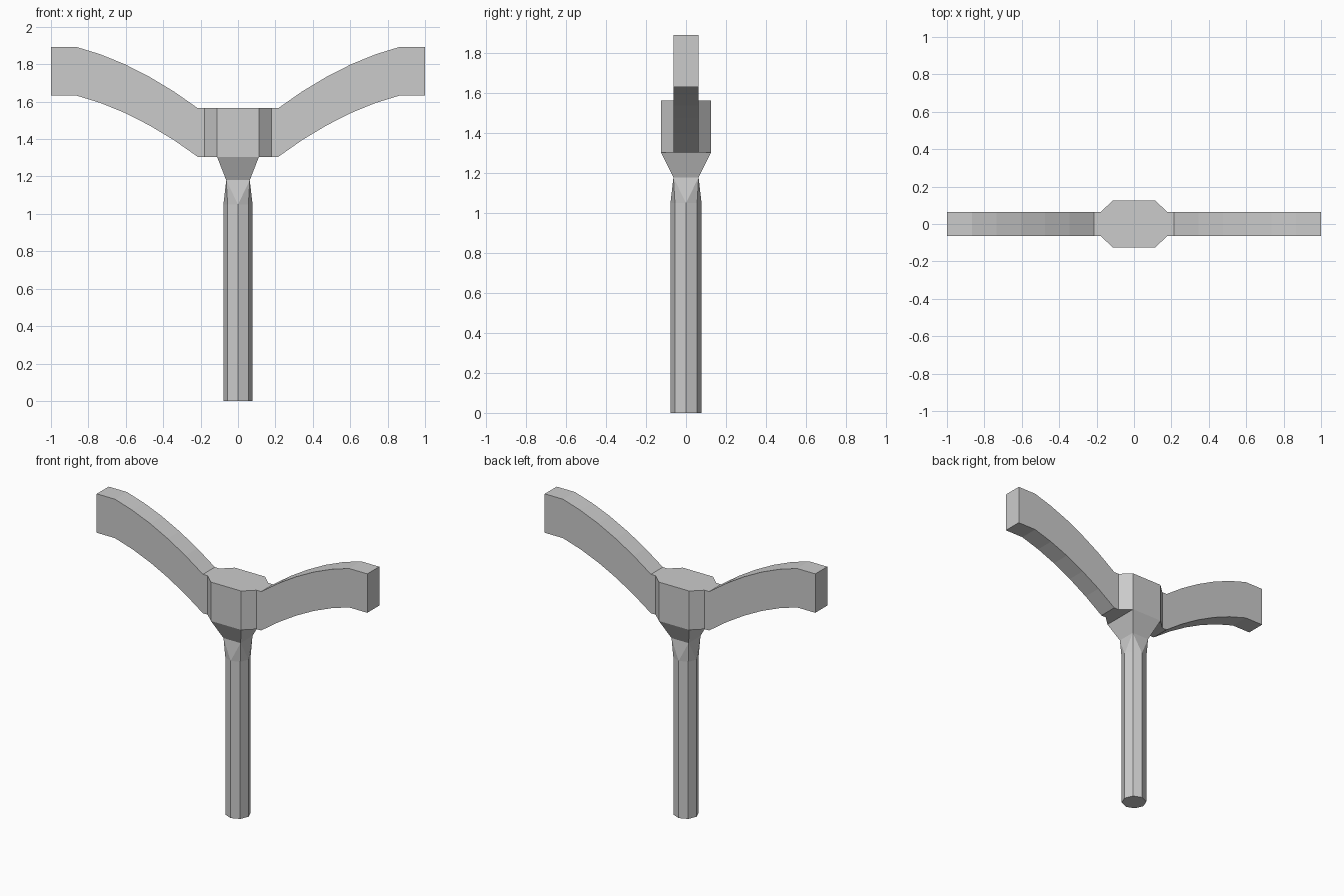
import bpy
from math import cos, sin, pi

if "Cube" in bpy.data.objects:
    bpy.data.objects.remove(bpy.data.objects["Cube"])


def make(name, verts, faces):
    me = bpy.data.meshes.new(name)
    me.from_pydata(verts, [], faces)
    ob = bpy.data.objects.new(name, me)
    bpy.context.collection.objects.link(ob)
    return ob


def prism(name, bottom, top):
    """Solid between two matching closed loops."""
    n = len(bottom)
    sides = [(i, (i + 1) % n, (i + 1) % n + n, i + n) for i in range(n)]
    return make(name, bottom + top,
                sides + [tuple(reversed(range(n))), tuple(range(n, 2 * n))])


def rect(x, y, z):
    return [(x, y, z), (-x, y, z), (-x, -y, z), (x, -y, z)]


def octagon(r, z):
    return [(r * cos(i * pi / 4), r * sin(i * pi / 4), z) for i in range(8)]


W = 0.063             # half thickness of arms and neck
Z0, Z1 = 1.305, 1.565  # hub bottom and top

# Octagonal pole
prism("pole", octagon(0.078, 0), octagon(0.078, 1.05))

# Transition from the octagon to the square neck
verts = octagon(0.078, 1.05) + rect(W, W, 1.18)[:1] + rect(W, W, 1.18)[1:]
faces = [(11, 10, 9, 8)[::-1]]
for k in range(4):
    axis, diag, nxt = 2 * k, 2 * k + 1, (2 * k + 2) % 8
    corner, prev = 8 + k, 8 + (k - 1) % 4
    faces += [(axis, diag, corner), (diag, nxt, corner), (axis, corner, prev)]
make("neck", verts, faces)

# Flared collar under the hub
prism("collar", rect(W, W, 1.18), rect(0.112, 0.126, Z0))

# Chamfered hub
outline = [(0.18, -W), (0.18, W), (0.112, 0.126), (-0.112, 0.126),
           (-0.18, W), (-0.18, -W), (-0.112, -0.126), (0.112, -0.126)]
prism("hub", [(x, y, Z0) for x, y in outline], [(x, y, Z1) for x, y in outline])

# Curved arms, mirrored about x = 0
path = [(0.18, 0), (0.215, 0), (0.345, 0.091), (0.475, 0.169),
        (0.605, 0.235), (0.735, 0.288), (0.865, 0.328), (1.0, 0.328)]
n = len(path)
verts = [(x, y, z + h) for x, h in path
         for y, z in ((-W, Z0), (W, Z0), (W, Z1), (-W, Z1))]
faces = [(4 * i + j, 4 * i + 4 + j, 4 * i + 4 + (j + 1) % 4, 4 * i + (j + 1) % 4)
         for i in range(n - 1) for j in range(4)]
faces = [f[::-1] for f in faces]
faces += [(3, 2, 1, 0)[::1], (4 * n - 4, 4 * n - 3, 4 * n - 2, 4 * n - 1)]
arms = make("arms", verts, faces)
mirror = arms.modifiers.new("Mirror", 'MIRROR')
mirror.use_mirror_merge = False

# Consistent outward normals
import bmesh
for ob in bpy.context.collection.objects:
    bm = bmesh.new()
    bm.from_mesh(ob.data)
    bmesh.ops.recalc_face_normals(bm, faces=bm.faces)
    bm.to_mesh(ob.data)
    bm.free()
# The neck is open at the bottom, where it sits on the pole
